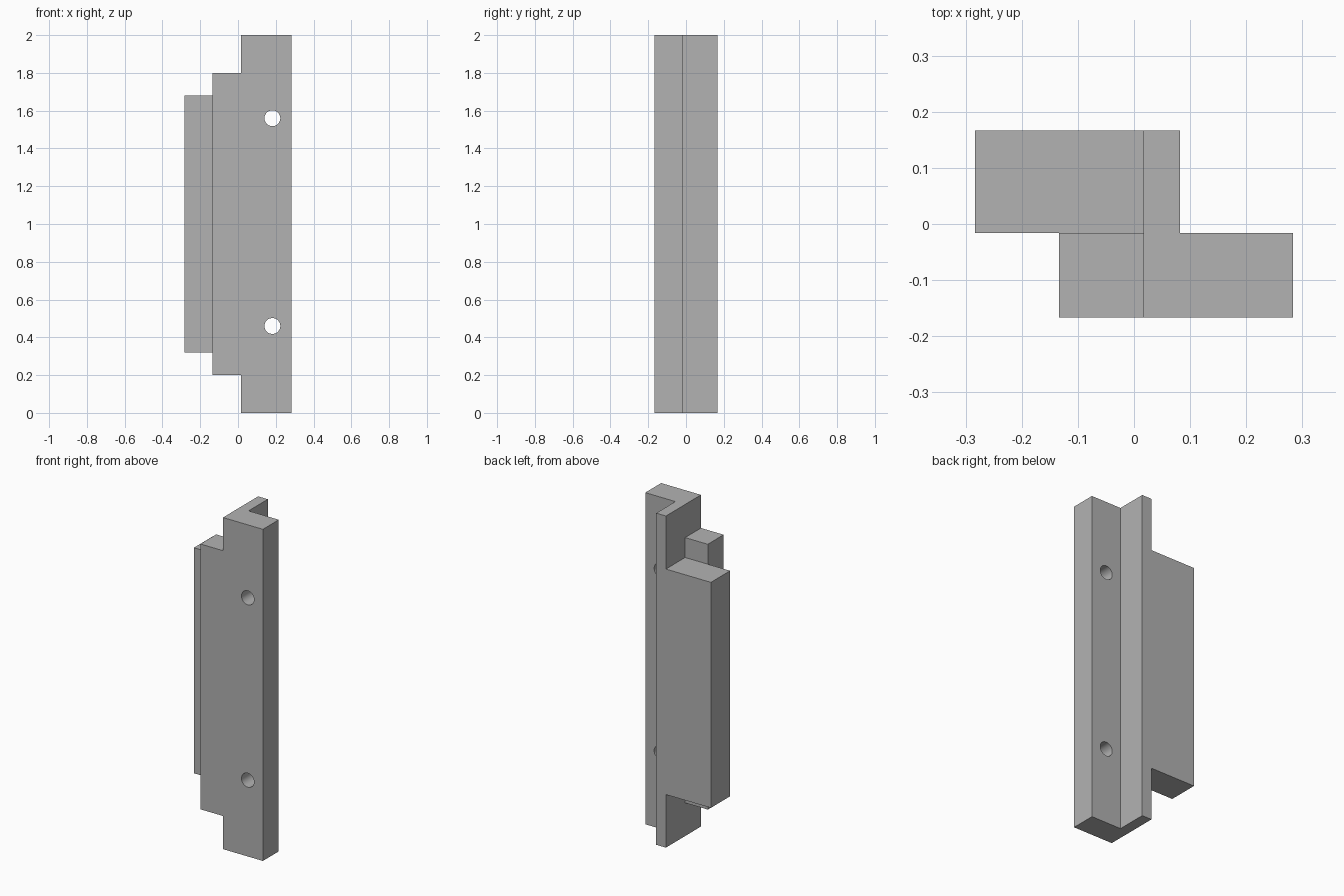
import bpy, bmesh, math
from mathutils import Matrix

cube = bpy.data.objects.get("Cube")
if cube:
    bpy.data.objects.remove(cube, do_unlink=True)

HEIGHT = 2.0
STEP_X = 0.017       # where the full-height rail meets the shorter tab
SEAM_Y = -0.016      # plane shared by the front and rear halves

grey = bpy.data.materials.new("plain grey")
grey.use_nodes = True
colour = (0.448, 0.448, 0.448, 1)
grey.diffuse_color = colour
grey.node_tree.nodes["Principled BSDF"].inputs["Base Color"].default_value = colour


def make_object(name, bm):
    bmesh.ops.recalc_face_normals(bm, faces=bm.faces)
    mesh = bpy.data.meshes.new(name)
    bm.to_mesh(mesh)
    bm.free()
    mesh.materials.append(grey)
    obj = bpy.data.objects.new(name, mesh)
    bpy.context.collection.objects.link(obj)
    return obj


def stepped_plate(name, tab_x, rail_x, inset, y0, y1):
    """Full-height rail with a shorter tab on its -x side, extruded along y."""
    lower = [(tab_x, inset), (STEP_X, inset), (STEP_X, 0), (rail_x, 0)]
    outline = lower + [(x, HEIGHT - z) for x, z in reversed(lower)]
    bm = bmesh.new()
    face = bm.faces.new([bm.verts.new((x, y0, z)) for x, z in outline])
    grown = bmesh.ops.extrude_face_region(bm, geom=[face])["geom"]
    moved = [v for v in grown if isinstance(v, bmesh.types.BMVert)]
    bmesh.ops.translate(bm, verts=moved, vec=(0, y1 - y0, 0))
    return make_object(name, bm)


# Two halves that meet back to back
front_plate = stepped_plate("front_plate", -0.134, 0.283, 0.2, -0.167, SEAM_Y)
rear_plate = stepped_plate("rear_plate", -0.283, 0.082, 0.32, SEAM_Y, 0.167)

# Screw holes through the front plate
bm = bmesh.new()
for z in (0.46, 1.56):
    place = Matrix.Translation((0.182, -0.09, z)) @ Matrix.Rotation(math.pi / 2, 4, "X")
    bmesh.ops.create_cone(bm, cap_ends=True, segments=48, radius1=0.042,
                          radius2=0.042, depth=0.4, matrix=place)
cutter = make_object("hole_cutter", bm)
cutter.hide_render = True

holes = front_plate.modifiers.new("screw holes", "BOOLEAN")
holes.operation = "DIFFERENCE"
holes.solver = "EXACT"
holes.object = cutter

bpy.ops.object.select_all(action="DESELECT")
front_plate.select_set(True)
bpy.context.view_layer.objects.active = front_plate
bpy.ops.object.modifier_apply(modifier=holes.name)
bpy.data.objects.remove(cutter, do_unlink=True)
bpy.ops.object.shade_smooth_by_angle(angle=math.radians(30))
